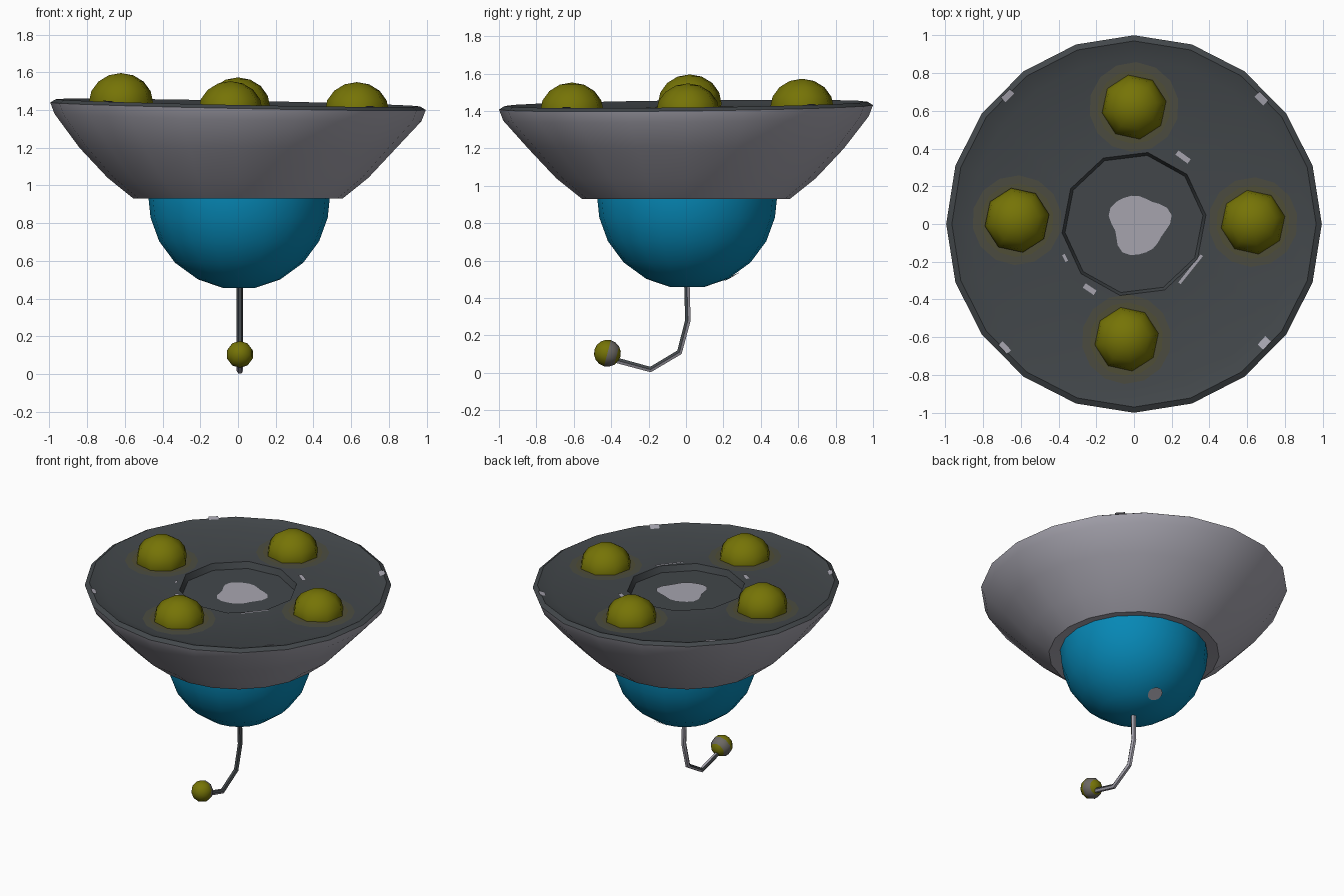
import bpy, bmesh, math
from mathutils import Vector, Matrix

if "Cube" in bpy.data.objects:
    bpy.data.objects.remove(bpy.data.objects["Cube"])

def mat(name, rgb):
    m = bpy.data.materials.new(name)
    m.diffuse_color = (*rgb, 1)
    m.use_nodes = True
    m.node_tree.nodes["Principled BSDF"].inputs["Base Color"].default_value = m.diffuse_color
    return m

GREY = mat("hull grey", (0.385, 0.375, 0.43))
DARK = mat("dark slate", (0.055, 0.063, 0.069))
BLUE = mat("dome blue", (0.002, 0.245, 0.465))
YELLOW = mat("lamp yellow", (0.18, 0.174, 0.002))
GLOW_OUT = mat("outer glow", (0.071, 0.072, 0.052))
GLOW_IN = mat("inner glow", (0.079, 0.075, 0.038))
BAND = mat("band grey", (0.15, 0.14, 0.125))

DECK_Z = 1.405   # flat part of the deck
RIM_Z = 1.438    # raised outer rim

def tilt(v):
    # slight lean of the upper deck
    if v.z > 1.3:
        v.z += -0.02 * v.x + 0.012 * v.y

def deck_height(x, y):
    t = (math.hypot(x, y) / 0.988 - 0.87) / 0.095
    return DECK_Z + (RIM_Z - DECK_Z) * min(max(t, 0), 1)

def finish(name, bm, mats, angle=50, lean=True):
    if lean:
        for v in bm.verts:
            tilt(v.co)
    me = bpy.data.meshes.new(name)
    bm.to_mesh(me)
    bm.free()
    for m in mats:
        me.materials.append(m)
    me.shade_smooth()
    me.set_sharp_from_angle(angle=math.radians(angle))
    ob = bpy.data.objects.new(name, me)
    bpy.context.collection.objects.link(ob)
    return ob

def rings_mesh(rings, mats_per_band, cap_start=None, cap_end=None):
    bm = bmesh.new()
    vs = [[bm.verts.new(p) for p in r] for r in rings]
    n = len(vs[0])
    for k in range(len(vs) - 1):
        for i in range(n):
            j = (i + 1) % n
            f = bm.faces.new((vs[k][i], vs[k][j], vs[k + 1][j], vs[k + 1][i]))
            f.material_index = mats_per_band[k]
    if cap_start is not None:
        bm.faces.new(vs[0][::-1]).material_index = cap_start
    if cap_end is not None:
        bm.faces.new(vs[-1]).material_index = cap_end
    return bm

def ring(r, z, n=20, off=0.0, cx=0, cy=0, decagon=False):
    pts = []
    for i in range(n):
        a = math.radians(off) + 2 * math.pi * i / n
        q = r * math.cos(math.pi / 10) if decagon and i % 2 else r
        pts.append((cx + q * math.cos(a), cy + q * math.sin(a), z))
    return pts

# saucer hull: bottom collar, flared bowl, deck with rim and ten-sided recess
rings = [ring(r, z) for r, z in
         [(0.46, 0.945), (0.553, 0.93), (0.69, 1.04), (0.84, 1.2),
          (0.972, 1.36), (0.995, 1.42), (0.965, RIM_Z), (0.87, DECK_Z)]]
rings += [ring(0.384, DECK_Z, off=7, decagon=True),
          ring(0.368, 1.362, off=7, decagon=True)]
bm = rings_mesh(rings, [0, 0, 0, 0, 0, 1, 1, 1, 1], cap_end=1)
for v in bm.verts:
    v.co.y *= 1.005
finish("saucer_hull", bm, [GREY, DARK], 40)

# blue dome hanging underneath
R = 0.48
rings = []
for deg in (10.5, 27, 45, 62, 78, 90):
    a = math.radians(deg)
    rings.append(ring(R * math.sin(a), 0.93 - R * math.cos(a), 20, 0, 0.006, 0.006))
rings.append(ring(R, 0.96, 20, 0, 0.006, 0.006))
bm = rings_mesh(rings, [0] * 6, cap_start=0)
finish("lower_dome", bm, [BLUE], 60, False)

def plate(name, pts, m, z=None, lift=0.004):
    bm = bmesh.new()
    bm.faces.new([bm.verts.new((x, y, (deck_height(x, y) if z is None else z) + lift))
                  for x, y in pts])
    return finish(name, bm, [m], 30)

def circle(cx, cy, r, n):
    return [(p[0], p[1]) for p in ring(r, 0, n, 10, cx, cy)]

# deck lamps with glow patches around them
for i, (x, y, top) in enumerate([(-0.62, 0.02, 1.595), (0.63, 0.01, 1.547),
                                 (-0.04, -0.61, 1.552), (0.0, 0.62, 1.572)]):
    plate(f"outer_glow_{i}", circle(x, y, 0.238, 14), GLOW_OUT, DECK_Z, 0.003)
    plate(f"inner_glow_{i}", circle(x, y, 0.195, 14), GLOW_IN, DECK_Z, 0.006)
    bm = bmesh.new()
    bmesh.ops.create_uvsphere(bm, u_segments=8, v_segments=8, radius=0.173)
    bmesh.ops.transform(bm, verts=bm.verts[:], matrix=Matrix.Translation((x, y, top - 0.155))
                        @ Matrix.Rotation(0.18, 4, 'Z') @ Matrix.Diagonal((1, 1, 0.9, 1)))
    finish(f"deck_lamp_{i}", bm, [YELLOW], 70, False)

# worn patch in the middle of the recess
blob = []
for i in range(24):
    a = 2 * math.pi * i / 24
    r = 0.155 + 0.018 * math.cos(3 * a - 0.9) + 0.008 * math.sin(5 * a)
    blob.append((0.025 + r * math.cos(a), r * math.sin(a)))
plate("centre_patch", blob, GREY, 1.362)

# small chipped marks on the deck: x, y, length, width
def chip(name, x, y, length, width):
    c = Vector((x, y))
    n = c.normalized()
    t = Vector((-n.y, n.x))
    pts = [c + n * sn * width / 2 + t * st * length / 2
           for sn, st in ((-1, -1), (1, -1), (1, 1), (-1, 1))]
    plate(name, [(p.x, p.y) for p in pts], GREY, None, 0.005)

for i, mark in enumerate([(0.675, 0.665, 0.065, 0.04), (-0.67, 0.68, 0.065, 0.035),
                          (0.69, -0.63, 0.06, 0.04), (-0.685, -0.655, 0.065, 0.03),
                          (0.26, 0.355, 0.08, 0.028), (-0.235, -0.345, 0.07, 0.028),
                          (-0.365, -0.18, 0.04, 0.015), (0.30, -0.24, 0.19, 0.015)]):
    chip(f"deck_mark_{i}", *mark)

# round spot on the back of the lower dome
bm = bmesh.new()
d = Vector((0.02, 0.235, -0.41)).normalized()
bmesh.ops.create_circle(bm, cap_ends=True, segments=12, radius=0.05)
bmesh.ops.transform(bm, verts=bm.verts[:], matrix=Matrix.Translation(
    Vector((0.006, 0.006, 0.93)) + d * 0.48) @ d.to_track_quat('Z', 'Y').to_matrix().to_4x4())
finish("dome_spot", bm, [GREY], 30, False)

# bent antenna stem, dark in front and light behind
path = [Vector(p) for p in [(0.01, 0.005, 0.47), (0.01, 0.01, 0.28), (0.01, -0.035, 0.11),
                            (0.01, -0.19, 0.018), (0.01, -0.40, 0.075)]]
rings = []
for i, p in enumerate(path):
    t = (path[min(i + 1, 4)] - path[max(i - 1, 0)]).normalized()
    side = Vector((1, 0, 0))
    up = t.cross(side)
    rings.append([p + 0.017 * (side * math.cos(a) + up * math.sin(a))
                  for a in [math.pi / 3 * k for k in range(6)]])
bm = rings_mesh(rings, [0] * 4, cap_start=0, cap_end=0)
bmesh.ops.recalc_face_normals(bm, faces=bm.faces[:])
for f in bm.faces:
    f.material_index = 1 if f.normal.y > 0.15 or f.normal.z < -0.4 else 0
finish("antenna_stem", bm, [DARK, GREY], 40, False)

# antenna ball with a grey band towards the stem
bm = bmesh.new()
bmesh.ops.create_uvsphere(bm, u_segments=10, v_segments=8, radius=0.072)
bmesh.ops.rotate(bm, verts=bm.verts[:], matrix=Matrix.Rotation(math.pi / 2, 3, 'X'))
for f in bm.faces:
    f.material_index = 1 if 0.007 < f.calc_center_median().y < 0.058 else 0
bmesh.ops.rotate(bm, verts=bm.verts[:], matrix=Matrix.Rotation(-0.26, 3, 'X'))
bmesh.ops.translate(bm, verts=bm.verts[:], vec=(0.01, -0.42, 0.105))
finish("antenna_ball", bm, [YELLOW, BAND], 60, False)
